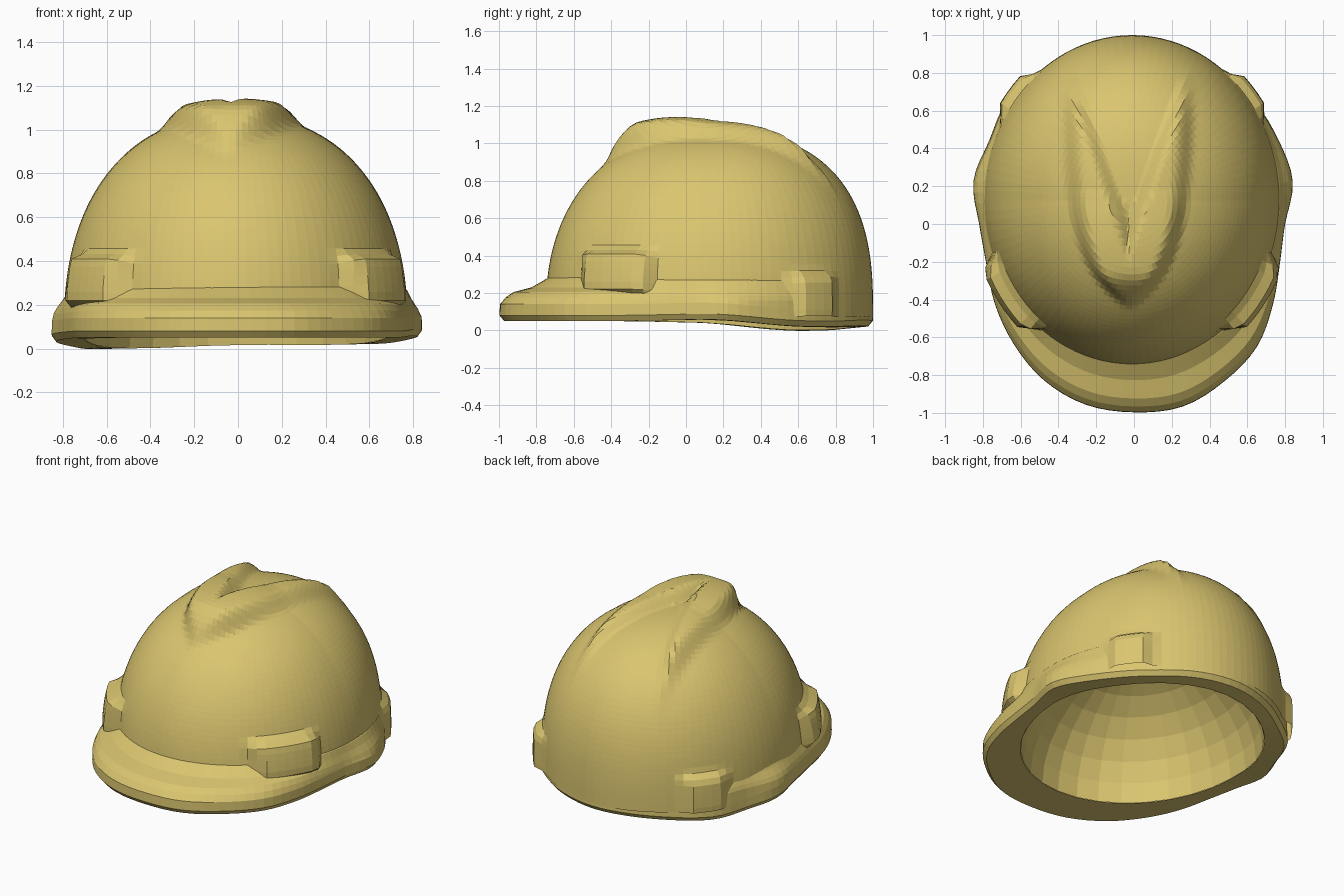
import bpy, bmesh
from math import sin, cos, pi, exp, atan2
from mathutils import Vector

if "Cube" in bpy.data.objects:
    bpy.data.objects.remove(bpy.data.objects["Cube"])

yellow = bpy.data.materials.new("helmet_yellow")
yellow.use_nodes = True
colour = (0.70, 0.56, 0.16, 1)
yellow.diffuse_color = colour
yellow.node_tree.nodes["Principled BSDF"].inputs["Base Color"].default_value = colour

SEGMENTS = 96
WIDTH, DEPTH, HEIGHT = 0.785, 0.875, 0.965
CENTRE_Y, BASE_Z = 0.125, 0.1
UP = Vector((0, 0, 1))


def step(t):
    t = max(0.0, min(1.0, t))
    return t * t * (3 - 2 * t)


def angles(count):
    return [2 * pi * i / count for i in range(count)]


def loft(name, rows, pole=None, inward=False):
    """Skin closed rows of points; optionally close the last row to a pole."""
    bm = bmesh.new()
    rings = [[bm.verts.new(p) for p in row] for row in rows]
    count = len(rings[0])
    for low, high in zip(rings, rings[1:]):
        for i in range(count):
            j = (i + 1) % count
            bm.faces.new((low[i], low[j], high[j], high[i]))
    if pole:
        tip = bm.verts.new(pole)
        for i in range(count):
            bm.faces.new((rings[-1][i], rings[-1][(i + 1) % count], tip))
    if inward:
        bmesh.ops.reverse_faces(bm, faces=bm.faces[:])
    mesh = bpy.data.meshes.new(name)
    bm.to_mesh(mesh)
    bm.free()
    mesh.materials.append(yellow)
    bpy.context.collection.objects.link(bpy.data.objects.new(name, mesh))


# Raised V-shaped ridge on the crown, rising softly from the front
def ridge(x, y):
    side = abs(x + 0.03)
    outer = 0.37 * (1 - exp(-max(0, y + 0.48) / 0.27)) - side
    inner = side - 0.36 * (y - 0.06)
    height = max(0.06, min(0.115, 0.09 - 0.13 * (y + 0.05)))
    ends = step((y + 0.5) / 0.3) * (1 - step((y - 0.5) / 0.36))
    return height * ends * step(min(outer / 0.13, inner / 0.09))


# Accessory sockets swelling out of the sides, front and rear
def sockets(y, z):
    front = 0.08 * step((0.2 - abs(y + 0.36)) / 0.07) * step((0.15 - abs(z - 0.30)) / 0.07)
    rear = 0.055 * step((0.13 - abs(y - 0.67)) / 0.05) * step((0.16 - abs(z - 0.17)) / 0.07)
    return front + rear


def dome_point(a, phi):
    n = 2.25 + 0.35 * max(0, sin(a))
    c, s = cos(phi), sin(phi)
    rho = (c ** n + abs(s) ** n) ** (-1 / n)
    p = Vector((WIDTH * rho * c * cos(a) - 0.01,
                CENTRE_Y + DEPTH * rho * c * sin(a),
                BASE_Z + HEIGHT * rho * s))
    out = Vector((cos(a) * c, sin(a) * c, max(s, 0.1))).normalized()
    return p + out * (ridge(p.x, p.y) + sockets(p.y, p.z))


# Dome
LEVELS = 44
dome_rows = [[dome_point(a, -0.03 + (pi / 2 + 0.03) * k / LEVELS) for a in angles(SEGMENTS)]
             for k in range(LEVELS)]
loft("helmet_dome", dome_rows, dome_point(0, pi / 2))

# Brim outline: radius every 15 degrees, starting at the left side
OUTLINE = [0.80, 0.87, 0.885, 0.91, 0.94, 0.98, 1.0, 0.98, 0.95, 0.94, 0.885, 0.88,
           0.82, 0.81, 0.85, 0.90, 0.955, 0.99, 0.997, 1.0, 0.96, 0.92, 0.85, 0.80]


def outline(a):
    """Smooth curve through the outline radii."""
    f = a / (2 * pi) * len(OUTLINE)
    i = int(f)
    t = f - i
    p0, p1, p2, p3 = (OUTLINE[(i + k) % len(OUTLINE)] for k in (-1, 0, 1, 2))
    r = p1 + 0.5 * t * (p2 - p0 + t * (2 * p0 - 5 * p1 + 4 * p2 - p3
                                       + t * (3 * (p1 - p2) + p3 - p0)))
    return Vector((r * cos(a), r * sin(a), 0))


def under(p):
    """Height of the lower rim, which dips and tilts towards the back."""
    dip = 0.04 * step((p.y - 0.05) / 0.6) - 0.012 * step((p.y - 0.75) / 0.25)
    return 0.05 - dip + 0.018 * p.x * step(p.y + 0.5)


def hole_point(a, grow=1.0):
    return Vector((0.70 * grow * cos(a), 0.08 + 0.80 * grow * sin(a), 0))


def brim_column(a):
    edge = outline(a)
    b = atan2((edge.y - CENTRE_Y) / DEPTH, edge.x / WIDTH)
    root = Vector((0.77 * cos(b), CENTRE_Y + 0.86 * sin(b), 0))
    hole = hole_point(b)
    z = under(edge)
    front = step(-edge.y / 0.6)
    return [hole + UP * under(hole),
            edge * 0.975 + UP * z,
            edge + UP * (z + 0.03),
            edge * 0.998 + UP * (z + 0.09),
            edge.lerp(root, 0.12) + UP * (0.16 + 0.015 * front),
            edge.lerp(root, 0.28) + UP * (0.185 + 0.02 * front),
            edge.lerp(root, 0.65) + UP * (0.225 + 0.005 * front),
            root.lerp(edge, 0.05) + UP * (0.265 + 0.01 * front),
            root * 0.96 + UP * 0.30]


# Brim
loft("brim", list(zip(*[brim_column(a) for a in angles(SEGMENTS)])))

# Hollow inside
CEILING, RINGS = 0.72, 8


def liner_point(a, phi):
    p = hole_point(a, cos(phi))
    p.z = under(hole_point(a)) * (1 - sin(phi)) + CEILING * sin(phi)
    return p


liner_rows = [[liner_point(a, pi / 2 * k / RINGS) for a in angles(32)] for k in range(RINGS)]
loft("inner_shell", liner_rows, liner_point(0, pi / 2), inward=True)
